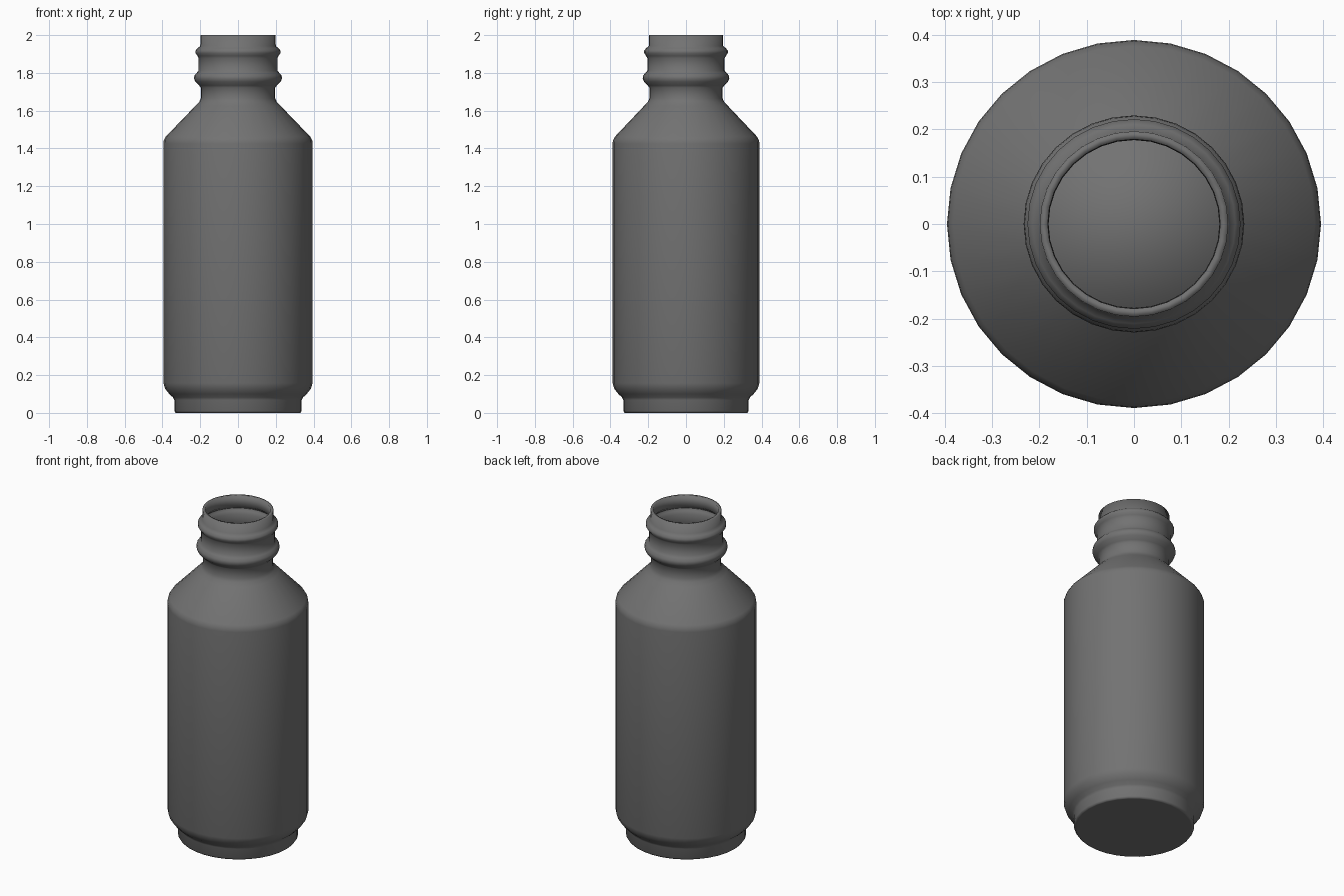
import bpy, bmesh, math

if "Cube" in bpy.data.objects:
    bpy.data.objects.remove(bpy.data.objects["Cube"])

SIDES = 32
DEPTH_RATIO = 0.984   # the body is very slightly narrower in y

# Outer profile (radius, height), foot to lip
profile = [
    (0.322, 0.0), (0.330, 0.0), (0.337, 0.010), (0.337, 0.068), (0.344, 0.082),  # foot
    (0.364, 0.100), (0.386, 0.128), (0.395, 0.158),                          # lower curve
    (0.395, 1.425), (0.393, 1.443), (0.382, 1.463),                          # body wall
    (0.226, 1.625), (0.206, 1.645), (0.197, 1.665), (0.197, 1.722),          # shoulder, neck
    (0.206, 1.733), (0.226, 1.753), (0.233, 1.770), (0.231, 1.785),
    (0.219, 1.800), (0.208, 1.812),                                          # lower thread ring
    (0.208, 1.878), (0.215, 1.890), (0.225, 1.905), (0.225, 1.918),
    (0.214, 1.931), (0.200, 1.942),                                          # upper thread ring
    (0.199, 2.0),                                                            # lip
]

# Bottle: profile revolved around z, open at the mouth
bm = bmesh.new()
rings = []
for r, z in profile:
    ring = []
    for i in range(SIDES):
        a = 2 * math.pi * i / SIDES
        ring.append(bm.verts.new((r * math.cos(a), r * math.sin(a) * DEPTH_RATIO, z)))
    rings.append(ring)
for low, high in zip(rings, rings[1:]):
    for i in range(SIDES):
        j = (i + 1) % SIDES
        bm.faces.new((low[i], low[j], high[j], high[i]))
bm.faces.new(rings[0][::-1])   # closed base

mesh = bpy.data.meshes.new("bottle")
bm.to_mesh(mesh)
bm.free()
bottle = bpy.data.objects.new("bottle", mesh)
bpy.context.collection.objects.link(bottle)

# Dark grey finish
dark = bpy.data.materials.new("dark_grey")
dark.diffuse_color = (0.17, 0.17, 0.17, 1)
dark.use_nodes = True
dark.node_tree.nodes["Principled BSDF"].inputs["Base Color"].default_value = dark.diffuse_color
mesh.materials.append(dark)

# Wall thickness, grown inwards
wall = bottle.modifiers.new("wall", 'SOLIDIFY')
wall.thickness = 0.017
wall.offset = -1
bpy.context.view_layer.objects.active = bottle
bottle.select_set(True)
bpy.ops.object.modifier_apply(modifier="wall")

# Smooth throughout, including the rounded lip
bpy.ops.object.shade_smooth_by_angle(angle=math.radians(100))
